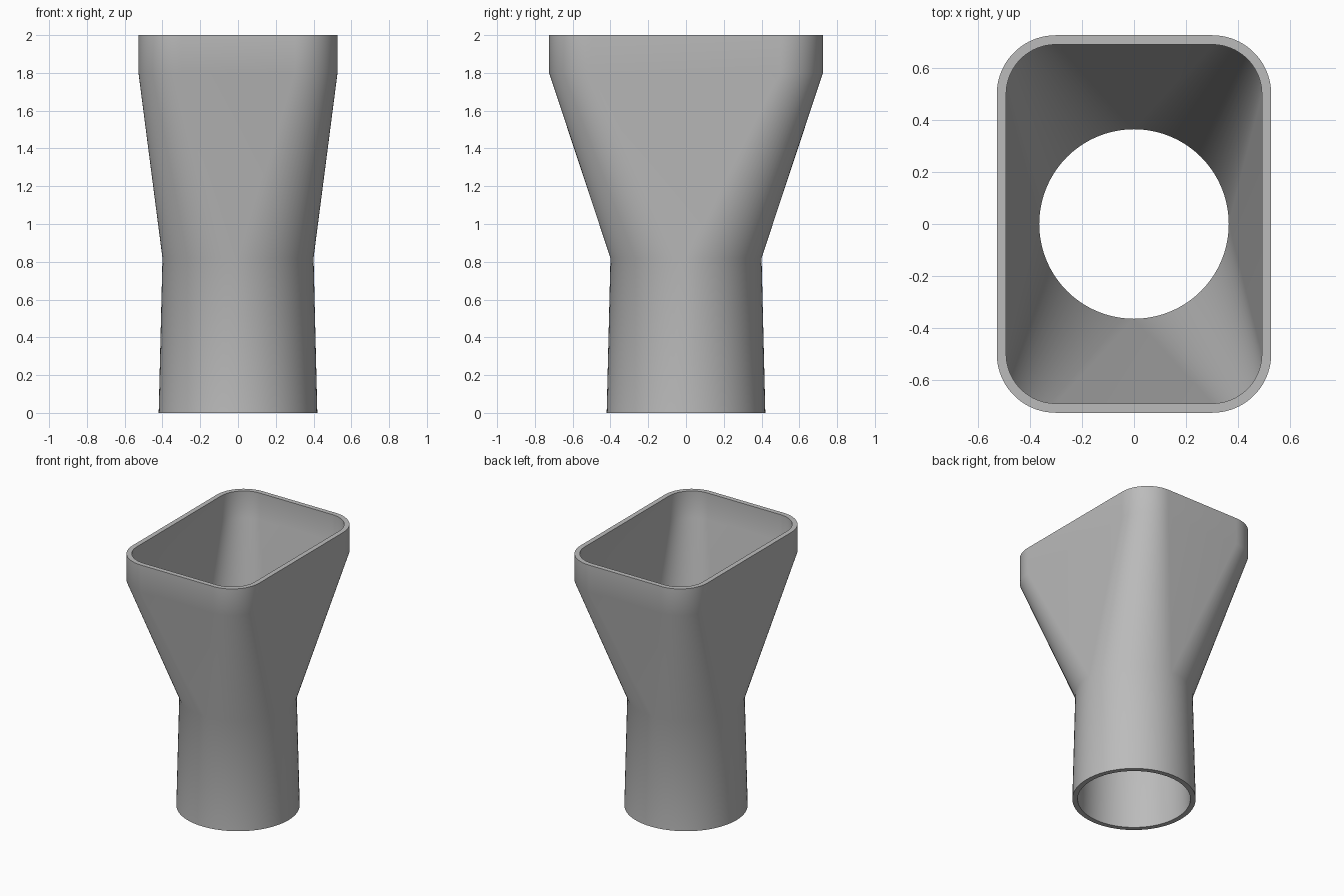
import bpy
import bmesh
from math import cos, sin, pi, radians

cube = bpy.data.objects.get("Cube")
if cube:
    bpy.data.objects.remove(cube, do_unlink=True)

grey = bpy.data.materials.new("plain grey")
grey.use_nodes = True
colour = (0.5, 0.5, 0.5, 1)
grey.diffuse_color = colour
grey.node_tree.nodes["Principled BSDF"].inputs["Base Color"].default_value = colour

STEPS = 20      # segments in each quarter turn
WALL = 0.036


def section(bm, half_x, half_y, radius, z):
    """Ring of a rounded rectangle; a circle when both halves equal the radius."""
    ring = []
    for corner, (sx, sy) in enumerate([(1, 1), (-1, 1), (-1, -1), (1, -1)]):
        for i in range(STEPS + 1):
            a = (corner + i / STEPS) * pi / 2
            ring.append(bm.verts.new((sx * (half_x - radius) + radius * cos(a),
                                      sy * (half_y - radius) + radius * sin(a), z)))
    return ring


# Outer stations from the round base to the rectangular mouth
stations = [(0.42, 0.42, 0.42, 0), (0.4, 0.4, 0.4, 0.82),
            (0.527, 0.725, 0.226, 1.8), (0.527, 0.725, 0.226, 2)]

# Closed loop of sections: up the outside, down the inside
bm = bmesh.new()
rings = [section(bm, *s) for s in stations]
rings += [section(bm, x - WALL, y - WALL, r - WALL, z) for x, y, r, z in reversed(stations)]
for low, high in zip(rings, rings[1:] + rings[:1]):
    for i in range(len(low)):
        j = (i + 1) % len(low)
        bm.faces.new((low[i], low[j], high[j], high[i]))

# Merge the round sections' quarter points so the flats become triangles
bmesh.ops.remove_doubles(bm, verts=bm.verts, dist=0.0005)
bmesh.ops.recalc_face_normals(bm, faces=bm.faces)

mesh = bpy.data.meshes.new("duct_adapter")
bm.to_mesh(mesh)
bm.free()
mesh.materials.append(grey)
adapter = bpy.data.objects.new("duct_adapter", mesh)
bpy.context.collection.objects.link(adapter)

bpy.ops.object.select_all(action="DESELECT")
adapter.select_set(True)
bpy.context.view_layer.objects.active = adapter
bpy.ops.object.shade_smooth_by_angle(angle=radians(30))
